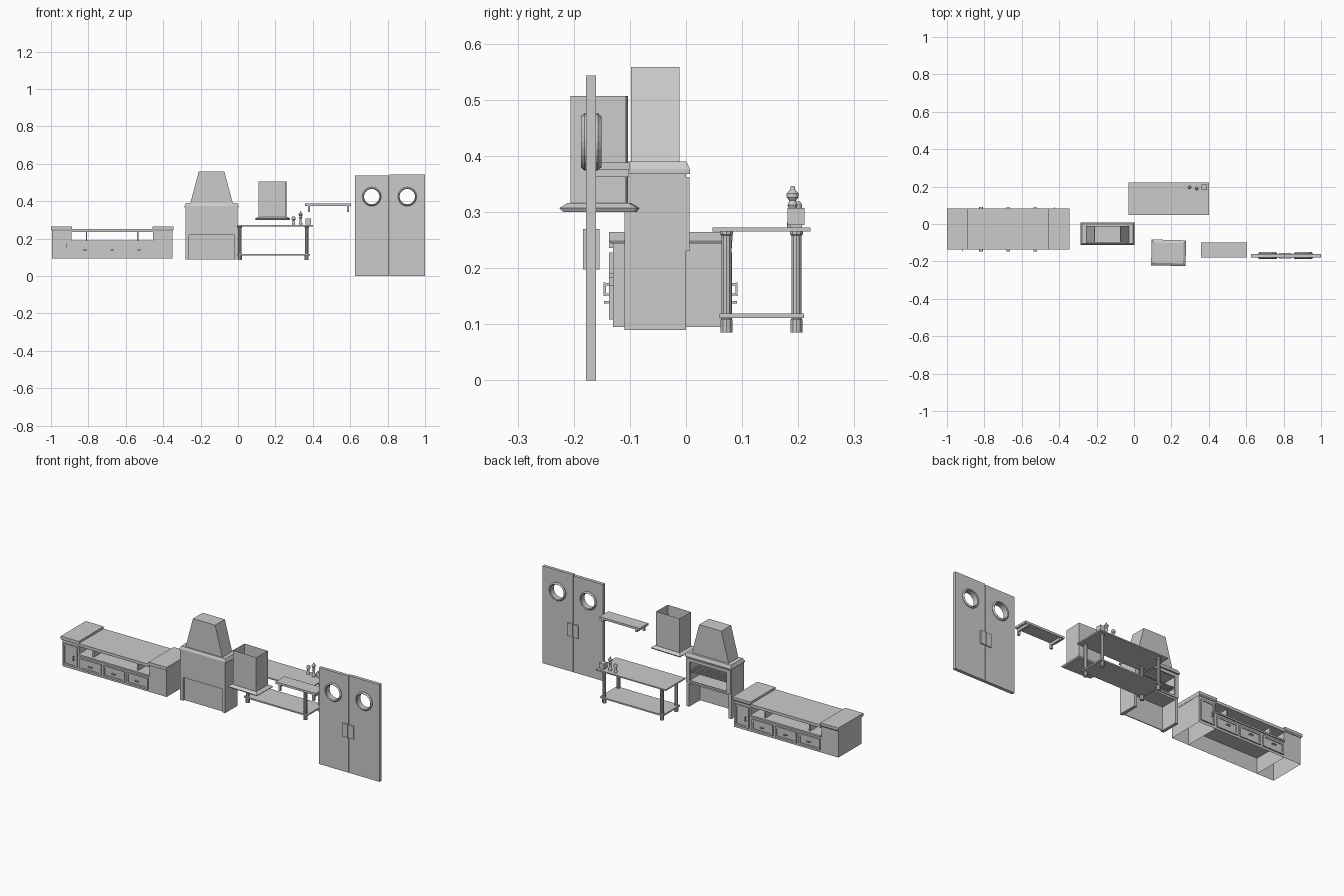
import bpy, bmesh, math
from mathutils import Matrix, Vector

if "Cube" in bpy.data.objects:
    bpy.data.objects.remove(bpy.data.objects["Cube"])


def finish(name, bm):
    bmesh.ops.recalc_face_normals(bm, faces=bm.faces)
    me = bpy.data.meshes.new(name)
    bm.to_mesh(me)
    bm.free()
    ob = bpy.data.objects.new(name, me)
    bpy.context.collection.objects.link(ob)
    return ob


def box(name, x0, x1, y0, y1, z0, z1, drop=()):
    """Box from limits; drop lists open sides such as '-z'."""
    bm = bmesh.new()
    bmesh.ops.create_cube(bm, size=1)
    dirs = [Vector([(1 if d[0] == '+' else -1) if a == d[1] else 0 for a in 'xyz']) for d in drop]
    gone = [f for f in bm.faces if any(f.normal.dot(d) > .9 for d in dirs)]
    bmesh.ops.delete(bm, geom=gone, context='FACES_ONLY')
    bmesh.ops.scale(bm, verts=bm.verts, vec=(x1 - x0, y1 - y0, z1 - z0))
    bmesh.ops.translate(bm, verts=bm.verts, vec=((x0 + x1) / 2, (y0 + y1) / 2, (z0 + z1) / 2))
    return finish(name, bm)


def loft(name, sections):
    """Solid through rectangles (x0, x1, y0, y1, z)."""
    bm = bmesh.new()
    rings = [[bm.verts.new(p) for p in ((a, c, z), (b, c, z), (b, d, z), (a, d, z))]
             for a, b, c, d, z in sections]
    bm.faces.new(rings[0])
    bm.faces.new(rings[-1])
    for r, s in zip(rings, rings[1:]):
        for i in range(4):
            j = (i + 1) % 4
            bm.faces.new((r[i], r[j], s[j], s[i]))
    return finish(name, bm)


def lathe(name, profile, x, y, sides, z=0, closed=False, axis='Z'):
    """Revolve (radius, height) points; closed makes a ring."""
    bm = bmesh.new()
    rings = [[bm.verts.new((r * math.cos(2 * math.pi * i / sides),
                            r * math.sin(2 * math.pi * i / sides), h)) for i in range(sides)]
             for r, h in profile]
    pairs = list(zip(rings, rings[1:]))
    if closed:
        pairs.append((rings[-1], rings[0]))
    else:
        bm.faces.new(rings[0])
        bm.faces.new(rings[-1])
    for r, s in pairs:
        for i in range(sides):
            j = (i + 1) % sides
            bm.faces.new((r[i], r[j], s[j], s[i]))
    if axis == 'Y':
        bmesh.ops.rotate(bm, verts=bm.verts, matrix=Matrix.Rotation(math.pi / 2, 3, 'X'))
    bmesh.ops.translate(bm, verts=bm.verts, vec=(x, y, z))
    return finish(name, bm)


# ---- Counter: two end cabinets, low middle with open shelf ----
box('counter_cabinet_left', -.995, -.89, -.13, .075, .095, .245, ['-z'])
box('counter_cabinet_right', -.455, -.35, -.13, .075, .095, .245, ['-z'])
box('counter_middle', -.89, -.455, -.13, .075, .095, .182, ['-z'])
box('counter_shelf', -.89, -.455, -.137, .082, .182, .191)
box('counter_top', -.89, -.455, -.137, .082, .236, .252)
for x0, x1 in ((-1, -.888), (-.457, -.345)):
    loft('counter_cap', [(x0 + .004, x1 - .004, -.133, .078, .243), (x0, x1, -.137, .083, .249),
                         (x0, x1, -.137, .083, .264)])
for x in (-.81, -.535):
    box('counter_post', x - .004, x + .004, -.12, .066, .191, .236)


def front_panel(name, x0, x1, z0, z1, handle_vertical):
    """Raised frame with inner panel and bar handle, repeated half a turn around."""
    t, xc, zc = .01, (x0 + x1) / 2, (z0 + z1) / 2
    parts = [box(name, x0 + t, x1 - t, -.133, -.13, z0 + t, z1 - t)]
    for a, b, c, d in ((x0, x1, z0, z0 + t), (x0, x1, z1 - t, z1),
                       (x0, x0 + t, z0 + t, z1 - t), (x1 - t, x1, z0 + t, z1 - t)):
        parts.append(box(name + '_frame', a, b, -.137, -.13, c, d))
    if handle_vertical:
        xh = x1 - .018
        parts.append(box(name + '_handle', xh - .002, xh + .002, -.147, -.143, .15, .174))
        for z in (.153, .171):
            parts.append(box(name + '_handle_stud', xh - .002, xh + .002, -.143, -.132, z - .002, z + .002))
    else:
        parts.append(box(name + '_handle', xc - .01, xc + .01, -.146, -.142, zc - .002, zc + .002))
        for x in (xc - .008, xc + .008):
            parts.append(box(name + '_handle_stud', x - .002, x + .002, -.142, -.132, zc - .002, zc + .002))
    turn = (Matrix.Translation((-.6725, -.0275, 0)) @ Matrix.Rotation(math.pi, 4, 'Z')
            @ Matrix.Translation((.6725, .0275, 0)))
    for p in parts:
        q = p.copy()
        q.data = p.data.copy()
        q.data.transform(turn)
        bpy.context.collection.objects.link(q)


front_panel('cabinet_door', -.985, -.9, .11, .228, True)
for i in range(3):
    front_panel('drawer', -.883 + .145 * i, -.752 + .145 * i, .108, .17, False)

# ---- Oven: hearth open to the back side, mantel and tapered chimney ----
for x0, x1 in ((-.28, -.262), (-.02, -.002)):
    box('oven_side', x0, x1, -.11, 0, .09, .37)
box('oven_back', -.262, -.02, -.11, -.1, .22, .37)
box('oven_lower_back', -.262, -.02, -.1, -.095, .09, .22)
box('oven_floor', -.262, -.02, -.1, 0, .22, .235)
box('oven_lintel', -.262, -.02, -.1, 0, .35, .37)
for x0, x1, z0, z1 in ((-.278, -.255, .23, .362), (-.027, -.004, .23, .362),
                       (-.255, -.027, .345, .362), (-.255, -.027, .23, .24)):
    box('oven_mouth_frame', x0, x1, 0, .006, z0, z1)
for i in range(9):
    y = -.092 + .011 * i
    box('oven_grate_bar', -.262, -.02, y - .002, y + .002, .285, .289)
loft('oven_mantel', [(-.285, .002, -.112, .007, .368), (-.285, .002, -.112, .007, .376),
                     (-.278, -.005, -.105, .001, .39)])
loft('chimney', [(-.255, -.028, -.098, -.012, .39), (-.21, -.073, -.098, -.012, .558)])

# ---- Work table with low shelf ----
box('table_top', -.03, .4, .047, .222, .265, .272)
box('table_shelf', -.005, .385, .06, .21, .111, .119)
for x in (.01, .367):
    for y in (.072, .197):
        lathe('table_leg', [(.011, .085), (.011, .108), (.0095, .11), (.0095, .258),
                            (.012, .26), (.012, .266)], x, y, 10)

# ---- Items on the table ----
box('spice_box', .36, .39, .181, .211, .277, .307)
box('spice_box_foot', .364, .386, .185, .207, .272, .277)
shaker = lathe('shaker', [(.009, .272), (.009, .276), (.006, .288), (.006, .298), (.01, .302),
                          (.01, .313), (.006, .319)], .297, .197, 12)
grinder = lathe('grinder', [(.01, .272), (.01, .28), (.006, .29), (.005, .303), (.009, .312), (.006, .32),
                            (.0105, .326), (.0105, .333), (.005, .339), (.003, .346)], .335, .19, 12)

# ---- Extractor hood: open-topped duct on a flared base, slightly turned ----
hood = [box('hood_duct', .112, .258, -.204, -.105, .315, .507, ['+z', '-z']),
        loft('hood_base', [(.097, .273, -.217, -.09, .3), (.093, .277, -.223, -.085, .307),
                           (.106, .264, -.209, -.1, .316)])]
for ob in hood:
    ob.data.transform(Matrix.Translation((.185, -.154, 0)) @ Matrix.Rotation(math.radians(-1.5), 4, 'Z')
                      @ Matrix.Translation((-.185, .154, 0)))

# ---- Wall shelf with two L brackets ----
box('wall_shelf', .357, .605, -.178, -.1, .376, .388)
for x in (.38, .588):
    box('shelf_bracket_arm', x - .006, x + .006, -.178, -.102, .362, .376)
    box('shelf_bracket_leg', x - .006, x + .006, -.178, -.166, .343, .362)


# ---- Double doors with portholes ----
def door(x0, x1, z1, cx, cz=.425, r=.045):
    """Slab with a round hole: circle points bridged to the rectangle edge."""
    n, bm, loops = 24, bmesh.new(), []
    corner = [math.atan2(z - cz, x - cx) % (2 * math.pi) for x in (x0, x1) for z in (0, z1)]
    angles = sorted([2 * math.pi * i / n for i in range(n)] + corner)
    for y in (-.178, -.16):
        inner, outer = [], []
        for a in angles:
            c, s = math.cos(a), math.sin(a)
            tx = ((x1 if c > 0 else x0) - cx) / c if abs(c) > 1e-6 else 9
            tz = ((z1 if s > 0 else 0) - cz) / s if abs(s) > 1e-6 else 9
            t = min(tx, tz)
            inner.append(bm.verts.new((cx + r * c, y, cz + r * s)))
            outer.append(bm.verts.new((cx + t * c, y, cz + t * s)))
        loops.append((inner, outer))
    (i0, o0), (i1, o1) = loops
    for a, b in ((i0, o0), (o0, o1), (o1, i1), (i1, i0)):
        for k in range(len(angles)):
            m = (k + 1) % len(angles)
            bm.faces.new((a[k], a[m], b[m], b[k]))
    finish('door', bm)
    ring = lathe('porthole_ring', [(.041, -.015), (.045, -.0185), (.051, -.012), (.051, .012),
                                   (.045, .0185), (.041, .015)], cx, -.169, 24, cz, True, 'Y')
    return ring


door(.625, .807, .539, .715)
door(.81, 1, .543, .905)
for x0, x1 in ((.775, .807), (.81, .842)):
    for y0, y1 in ((-.184, -.178), (-.16, -.154)):
        box('push_plate', x0, x1, y0, y1, .197, .27)
